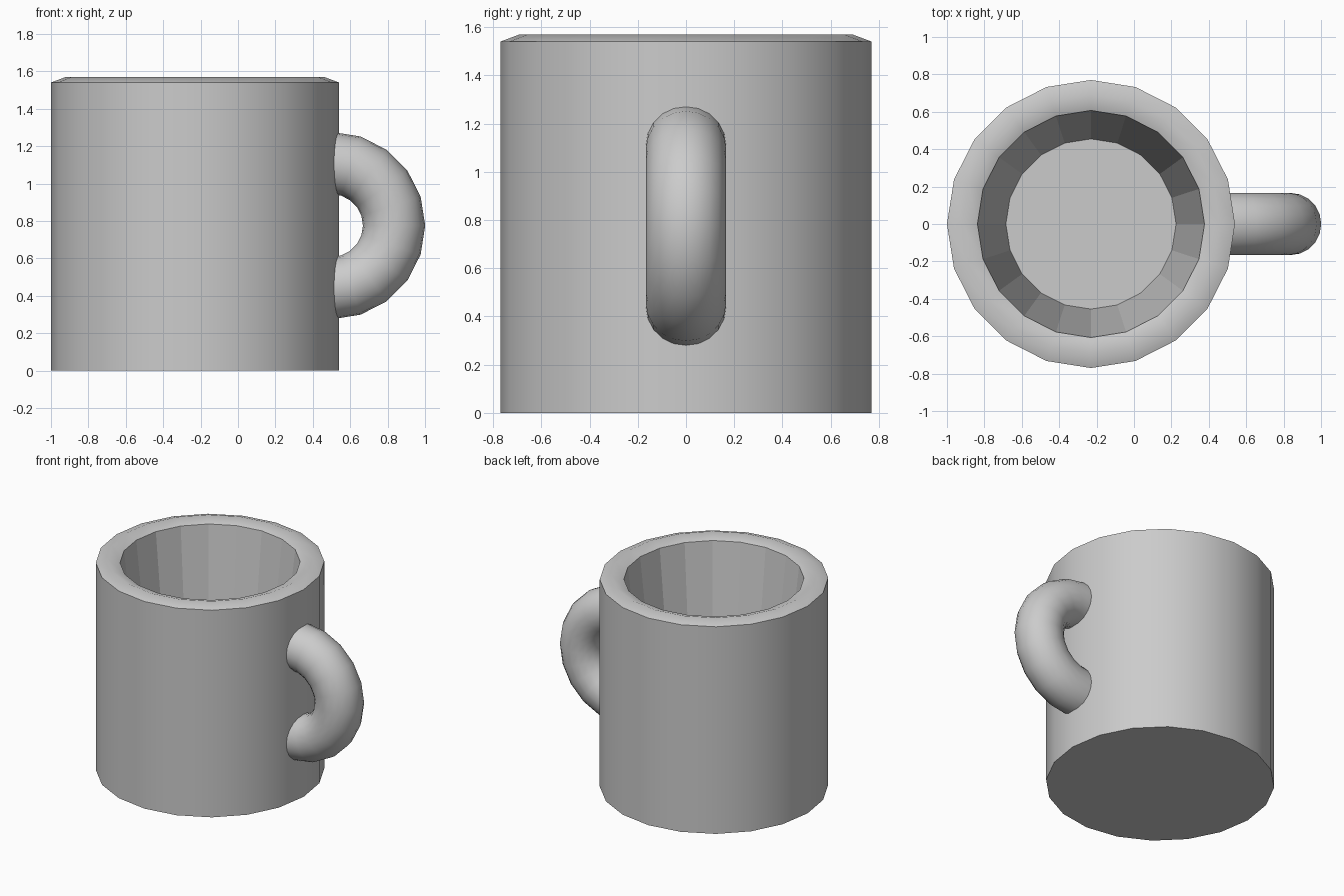
import bpy, bmesh
from math import radians
from mathutils import Matrix, Vector

if "Cube" in bpy.data.objects:
    bpy.data.objects.remove(bpy.data.objects["Cube"])

SIDES = 20
CENTRE_X = -0.23


def finish(bm, name, angle):
    bmesh.ops.remove_doubles(bm, verts=bm.verts, dist=1e-4)
    bmesh.ops.recalc_face_normals(bm, faces=bm.faces)
    mesh = bpy.data.meshes.new(name)
    bm.to_mesh(mesh)
    bm.free()
    obj = bpy.data.objects.new(name, mesh)
    bpy.context.collection.objects.link(obj)
    bpy.ops.object.select_all(action='DESELECT')
    obj.select_set(True)
    bpy.context.view_layer.objects.active = obj
    bpy.ops.object.shade_smooth_by_angle(angle=radians(angle))
    return obj


# Cup: closed shell turned from a profile (radius, height)
profile = [(0, 0), (0.77, 0), (0.77, 1.54), (0.69, 1.57),
           (0.607, 1.54), (0.455, 0.16), (0, 0.16)]
bm = bmesh.new()
verts = [bm.verts.new((r, 0, z)) for r, z in profile]
edges = [bm.edges.new(pair) for pair in zip(verts, verts[1:])]
bmesh.ops.spin(bm, geom=verts + edges, cent=(0, 0, 0), axis=(0, 0, 1),
               angle=radians(360), steps=SIDES)
bmesh.ops.translate(bm, verts=bm.verts, vec=(CENTRE_X, 0, 0))
cup = finish(bm, "cup", 45)

# Inner wall keeps flat facets
for poly in cup.data.polygons:
    c = poly.center
    radius = Vector((c.x - CENTRE_X, c.y)).length
    if 0.5 < radius < 0.58 and 0.3 < c.z < 1.4:
        poly.use_smooth = False

# Handle: half ring swept from a round section, ends sunk into the wall
bm = bmesh.new()
place = Matrix.Translation((0.5, 0, 0.775 - 0.3345)) 
section = bmesh.ops.create_circle(
    bm, cap_ends=True, segments=20, radius=0.1665,
    matrix=place @ Matrix.Rotation(radians(90), 4, 'Y'))
bmesh.ops.spin(bm, geom=section["verts"] + bm.edges[:] + bm.faces[:],
               cent=(0.5, 0, 0.775), axis=(0, -1, 0),
               angle=radians(180), steps=SIDES // 2)
finish(bm, "handle", 45)
